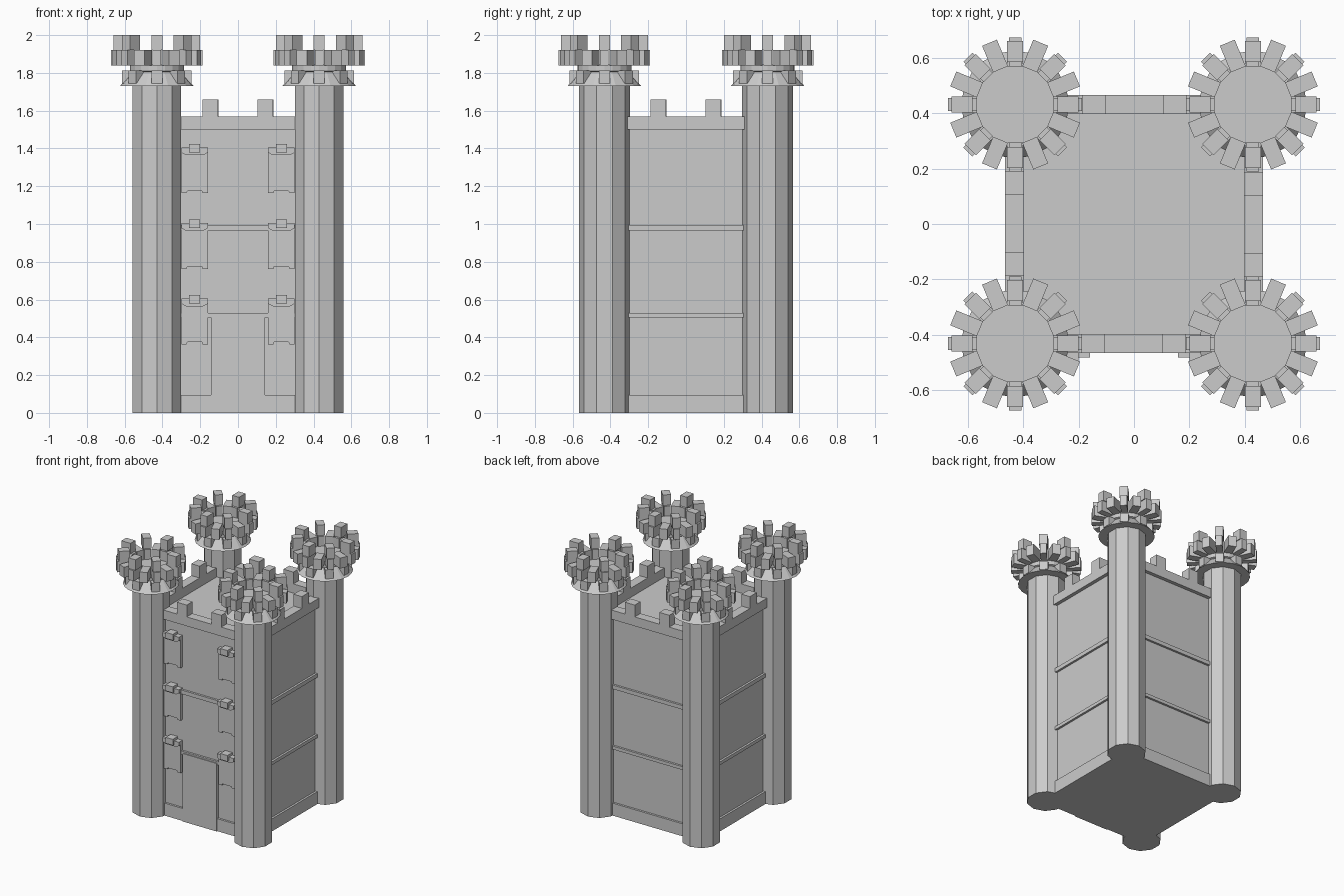
import bpy, bmesh, math
from mathutils import Matrix

cube = bpy.data.objects.get("Cube")
if cube:
    bpy.data.objects.remove(cube, do_unlink=True)

stone = bpy.data.materials.new("grey_stone")
stone.use_nodes = True
GREY = (0.6, 0.6, 0.6, 1)
stone.diffuse_color = GREY
stone.node_tree.nodes["Principled BSDF"].inputs["Base Color"].default_value = GREY


def finish(name, bm):
    bmesh.ops.recalc_face_normals(bm, faces=bm.faces)
    me = bpy.data.meshes.new(name)
    bm.to_mesh(me)
    bm.free()
    me.materials.append(stone)
    ob = bpy.data.objects.new(name, me)
    bpy.context.collection.objects.link(ob)
    return ob


def add_box(bm, x0, x1, y0, y1, z0, z1, turn=0):
    """Axis-aligned box, then turned about z."""
    m = (Matrix.Rotation(turn, 4, 'Z')
         @ Matrix.Translation(((x0 + x1) / 2, (y0 + y1) / 2, (z0 + z1) / 2))
         @ Matrix.Diagonal((x1 - x0, y1 - y0, z1 - z0, 1)))
    bmesh.ops.create_cube(bm, size=1, matrix=m)


def add_prism(bm, sides, profile):
    """Closed stack of regular rings from (radius, z) pairs."""
    rings = []
    for r, z in profile:
        angles = [math.pi / 2 + math.tau * i / sides for i in range(sides)]
        rings.append([bm.verts.new((r * math.cos(a), r * math.sin(a), z)) for a in angles])
    for low, high in zip(rings, rings[1:]):
        for i in range(sides):
            j = (i + 1) % sides
            bm.faces.new((low[i], low[j], high[j], high[i]))
    bm.faces.new(rings[0][::-1])
    bm.faces.new(rings[-1])


def add_front_plate(bm, outline, y0, y1):
    """Outline in x, z extruded along y."""
    face = bm.faces.new([bm.verts.new((x, y0, z)) for x, z in outline])
    out = bmesh.ops.extrude_face_region(bm, geom=[face])["geom"]
    bmesh.ops.translate(bm, vec=(0, y1 - y0, 0),
                        verts=[v for v in out if isinstance(v, bmesh.types.BMVert)])


WALL, BAND, PARAPET, ROOF = 0.44, 0.456, 0.467, 1.50
SIDES = {"front": 0, "left": math.pi / 2, "back": math.pi, "right": -math.pi / 2}

# Keep body
bm = bmesh.new()
add_box(bm, -WALL, WALL, -WALL, WALL, 0, ROOF)
finish("keep_walls", bm)

# Ledges, base course and parapet on each side
for side, turn in SIDES.items():
    bm = bmesh.new()
    for z0, z1 in ((0.0, 0.095), (0.505, 0.53), (0.965, 0.995)):
        add_box(bm, -0.40, 0.40, -BAND, -WALL + 0.02, z0, z1, turn)
    finish(side + "_ledges", bm)
    bm = bmesh.new()
    add_box(bm, -0.40, 0.40, -PARAPET, -0.397, ROOF, 1.57, turn)
    for x in (-0.147, 0.144):
        add_box(bm, x - 0.042, x + 0.042, -PARAPET, -0.397, 1.57, 1.66, turn)
    finish(side + "_parapet", bm)

# Door
bm = bmesh.new()
add_box(bm, -0.143, 0.143, -0.463, -WALL + 0.02, 0, 0.518)
finish("door", bm)

# Windows: panel with notched sill, lintel and keystone
for row, top in enumerate((0.6, 1.0, 1.4), 1):
    for label, s in (("right", -1), ("left", 1)):
        c = 0.23 * s
        low = top - 0.237
        bm = bmesh.new()
        add_front_plate(bm, [(c - 0.07, low), (c - 0.043, low), (c - 0.038, low + 0.012),
                             (c + 0.038, low + 0.012), (c + 0.043, low), (c + 0.07, low),
                             (c + 0.07, top - 0.02), (c - 0.07, top - 0.02)], -0.43, -0.463)
        finish(f"{label}_window_panel_{row}", bm)
        bm = bmesh.new()
        add_front_plate(bm, [(c - 0.07, top + 0.005), (c - 0.07, top - 0.022), (c - 0.045, top - 0.036),
                             (c + 0.045, top - 0.036), (c + 0.07, top - 0.022), (c + 0.07, top + 0.005)],
                        -0.43, -0.482)
        finish(f"{label}_window_lintel_{row}", bm)
        bm = bmesh.new()
        add_box(bm, c - 0.03, c + 0.03, -0.50, -0.43, top - 0.022, top + 0.024)
        finish(f"{label}_window_keystone_{row}", bm)

# Corner towers
for depth, sy in (("front", -1), ("back", 1)):
    for label, sx in (("right", -1), ("left", 1)):
        parts = {}
        bm = parts["shaft"] = bmesh.new()
        add_prism(bm, 10, [(0.135, 0), (0.135, 1.74)])
        bm = parts["skirt"] = bmesh.new()
        add_prism(bm, 20, [(0.195, 1.73), (0.13, 1.805), (0.143, 1.81), (0.143, 1.845)])
        bm = parts["brackets"] = bmesh.new()
        for i in range(8):
            add_box(bm, 0.11, 0.184, -0.029, 0.029, 1.745, 1.812, i * math.tau / 8)
        bm = parts["crown"] = bmesh.new()
        for i in range(16):
            w = 0.029 if i % 2 else 0.023
            add_box(bm, 0.138, 0.242, -w, w, 1.84, 1.92, i * math.tau / 16)
        bm = parts["merlons"] = bmesh.new()
        for i in range(8):
            add_box(bm, 0.154, 0.23, -0.029, 0.029, 1.92, 2.0, i * math.tau / 8)
        for part, bm in parts.items():
            ob = finish(f"{depth}_{label}_tower_{part}", bm)
            ob.location = (0.43 * sx, 0.432 * sy, 0)
